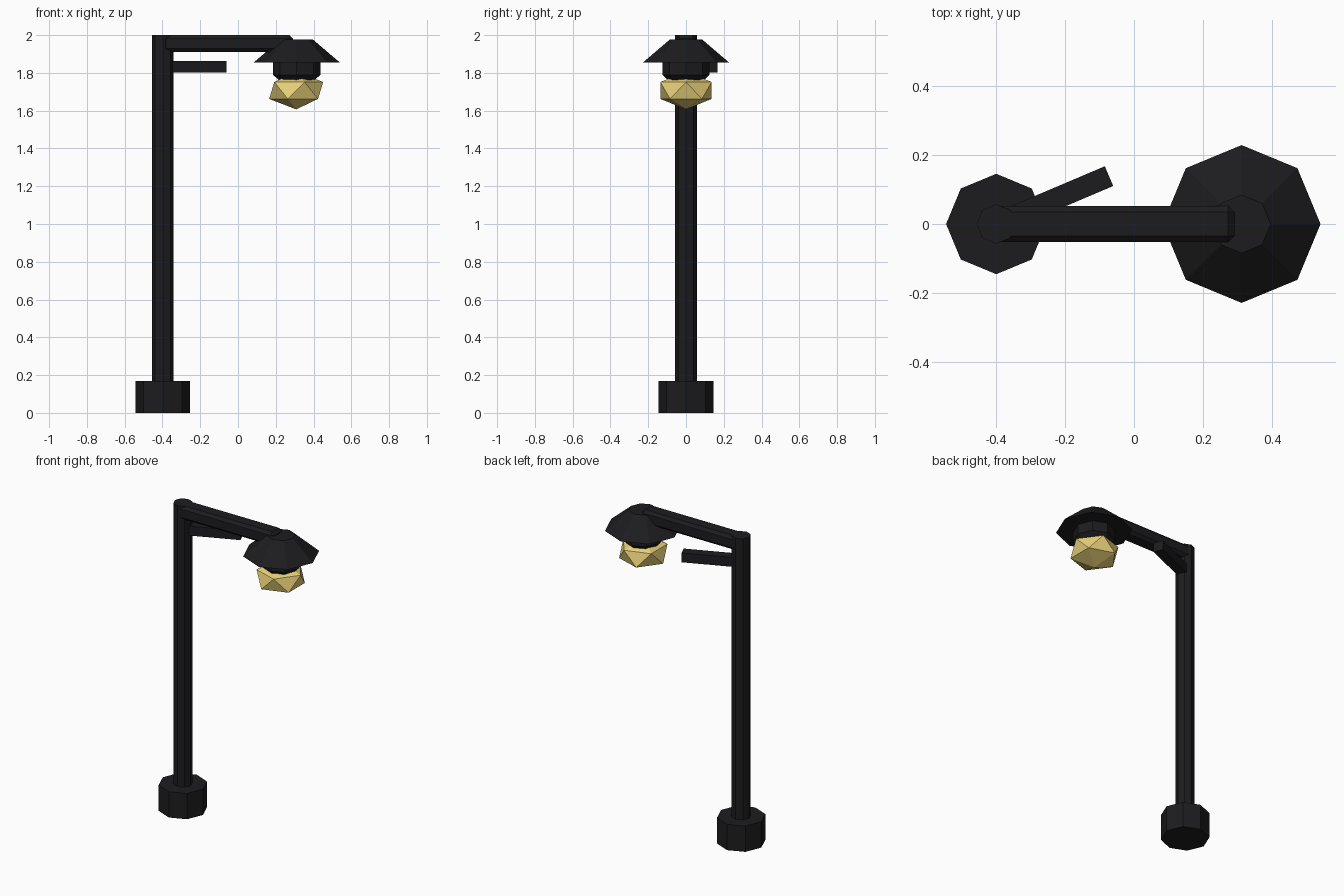
import bpy, bmesh, math
from mathutils import Vector

if "Cube" in bpy.data.objects:
    bpy.data.objects.remove(bpy.data.objects["Cube"])


def material(name, rgb):
    m = bpy.data.materials.new(name)
    m.diffuse_color = (*rgb, 1)
    m.use_nodes = True
    m.node_tree.nodes["Principled BSDF"].inputs["Base Color"].default_value = m.diffuse_color
    return m


BLACK = material("black_metal", (0.012, 0.012, 0.014))
GLOW = material("warm_glass", (0.8, 0.63, 0.19))


def finish(name, bm, mat, loc=(0, 0, 0), rot=0):
    bmesh.ops.recalc_face_normals(bm, faces=bm.faces)
    me = bpy.data.meshes.new(name)
    bm.to_mesh(me)
    bm.free()
    me.materials.append(mat)
    ob = bpy.data.objects.new(name, me)
    ob.location = loc
    ob.rotation_euler.z = rot
    bpy.context.collection.objects.link(ob)
    return ob


def octagon_loft(name, x, profile):
    """Stack eight-sided rings (radius, z), capped at both ends."""
    bm = bmesh.new()
    rings = [[bm.verts.new((r * math.cos(i * math.pi / 4), r * math.sin(i * math.pi / 4), z))
              for i in range(8)] for r, z in profile]
    for a, b in zip(rings, rings[1:]):
        for i in range(8):
            j = (i + 1) % 8
            bm.faces.new((a[i], a[j], b[j], b[i]))
    bm.faces.new(rings[0])
    bm.faces.new(rings[-1])
    return finish(name, bm, BLACK, (x, 0, 0))


def box(name, lo, hi, loc=(0, 0, 0), rot=0, bevel=0):
    lo, hi = Vector(lo), Vector(hi)
    bm = bmesh.new()
    bmesh.ops.create_cube(bm, size=1)
    bmesh.ops.scale(bm, vec=hi - lo, verts=bm.verts)
    bmesh.ops.translate(bm, vec=(lo + hi) / 2, verts=bm.verts)
    if bevel:
        bmesh.ops.bevel(bm, geom=bm.edges[:], offset=bevel, segments=1,
                        affect='EDGES', profile=0.5)
    return finish(name, bm, BLACK, loc, rot)


POLE_X, LAMP_X = -0.398, 0.311

# Base and pole
octagon_loft("base", POLE_X, [(0.145, 0), (0.145, 0.168)])
octagon_loft("pole", POLE_X, [(0.057, 0.1), (0.057, 2.0)])

# Chamfered top arm and angled side bracket
box("arm", (-0.4, -0.052, 1.91), (0.29, 0.052, 2.0), bevel=0.018)
box("side_bracket", (0, -0.031, 1.802), (0.354, 0.031, 1.863),
    loc=(POLE_X, 0, 0), rot=math.radians(23))

# Lamp shade and bulb socket
octagon_loft("shade", LAMP_X, [(0.228, 1.855), (0.084, 1.978)])
octagon_loft("socket", LAMP_X, [(0.09, 1.757), (0.125, 1.79), (0.125, 1.87)])

# Flattened faceted bulb
bm = bmesh.new()
bmesh.ops.create_icosphere(bm, subdivisions=1, radius=1)
bmesh.ops.scale(bm, vec=(0.16, 0.16, 0.1), verts=bm.verts)
finish("bulb", bm, GLOW, (0.308, 0, 1.707))
